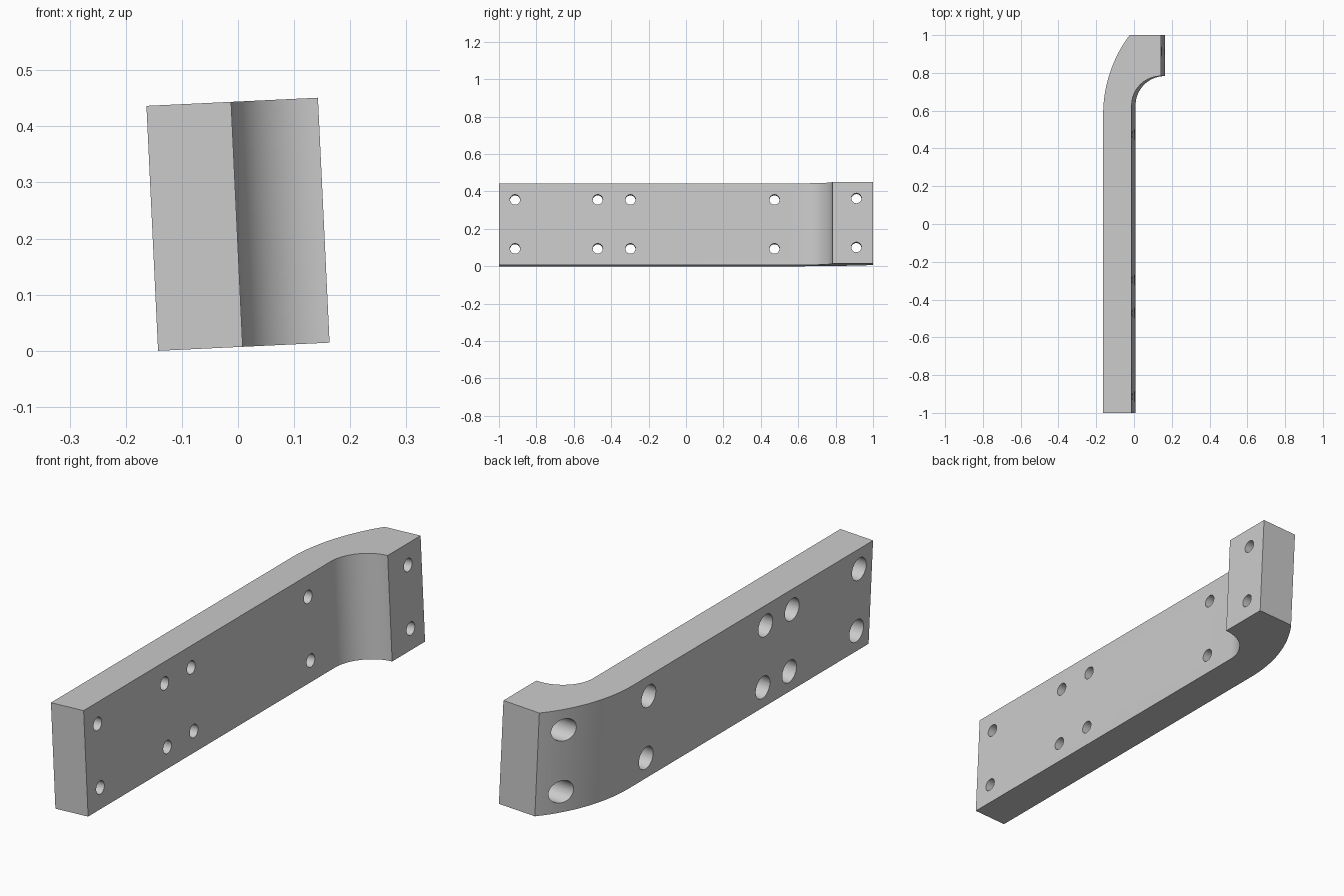
import bpy, bmesh, math
from mathutils import Matrix, Vector

if "Cube" in bpy.data.objects:
    bpy.data.objects.remove(bpy.data.objects["Cube"], do_unlink=True)

HEIGHT, HALF_W = 0.437, 0.153
TILT = math.radians(-2.72)

grey = bpy.data.materials.new("plain grey")
grey.use_nodes = True
grey.diffuse_color = (0.6, 0.6, 0.6, 1)
grey.node_tree.nodes["Principled BSDF"].inputs["Base Color"].default_value = (0.6, 0.6, 0.6, 1)


def make_object(name, bm):
    bmesh.ops.recalc_face_normals(bm, faces=bm.faces)
    mesh = bpy.data.meshes.new(name)
    bm.to_mesh(mesh)
    bm.free()
    mesh.materials.append(grey)
    obj = bpy.data.objects.new(name, mesh)
    bpy.context.collection.objects.link(obj)
    return obj


def arc(cx, cy, radius, start, end, steps):
    for i in range(steps + 1):
        a = math.radians(start + (end - start) * i / steps)
        yield (cx + radius * math.cos(a), cy + radius * math.sin(a))


# Plan outline: straight bar with a curved hooked end
outline = [(-HALF_W, -1), (-0.002, -1)]
outline += arc(HALF_W, 0.628, 0.155, 180, 90, 24)
outline += [(HALF_W, 1)]
outline += arc(-HALF_W + 0.70, 0.58, 0.70, 143.13, 180, 24)

bm = bmesh.new()
base = bm.faces.new([bm.verts.new((x, y, -HEIGHT / 2)) for x, y in outline])
top = bmesh.ops.extrude_face_region(bm, geom=[base])["geom"]
bmesh.ops.translate(bm, vec=(0, 0, HEIGHT),
                    verts=[v for v in top if isinstance(v, bmesh.types.BMVert)])
bar = make_object("mounting_bar", bm)

# Screw holes: y position and x of the counterbore floor
HOLES = [(-0.914, -0.098), (-0.472, -0.098), (-0.297, -0.098), (0.473, -0.098), (0.911, 0.05)]


def cutter(name, radius, floor_is_open):
    bm = bmesh.new()
    for y, floor in HOLES:
        x_end = 0.3 if floor_is_open else floor
        for z in (-0.131, 0.131):
            place = Matrix.Translation(Vector(((x_end - 0.3) / 2, y, z)))
            bmesh.ops.create_cone(bm, cap_ends=True, segments=32, radius1=radius, radius2=radius,
                                  depth=x_end + 0.3,
                                  matrix=place @ Matrix.Rotation(math.pi / 2, 4, 'Y'))
    obj = make_object(name, bm)
    obj.hide_render = True
    mod = bar.modifiers.new(name, 'BOOLEAN')
    mod.operation, mod.solver, mod.object = 'DIFFERENCE', 'EXACT', obj
    return obj


cutters = [cutter("drill_cutter", 0.027, True), cutter("counterbore_cutter", 0.047, False)]

# Bake the holes, then lean the bar slightly and stand it on the ground
bpy.context.view_layer.update()
baked = bpy.data.meshes.new_from_object(bar.evaluated_get(bpy.context.evaluated_depsgraph_get()))
bar.modifiers.clear()
bar.data = baked
for c in cutters:
    bpy.data.objects.remove(c, do_unlink=True)
baked.transform(Matrix.Rotation(TILT, 4, 'Y'))
lowest = min(v.co.z for v in baked.vertices)
baked.transform(Matrix.Translation((0, 0, -lowest)))

bpy.ops.object.select_all(action='DESELECT')
bar.select_set(True)
bpy.context.view_layer.objects.active = bar
bpy.ops.object.shade_smooth_by_angle(angle=math.radians(30))
